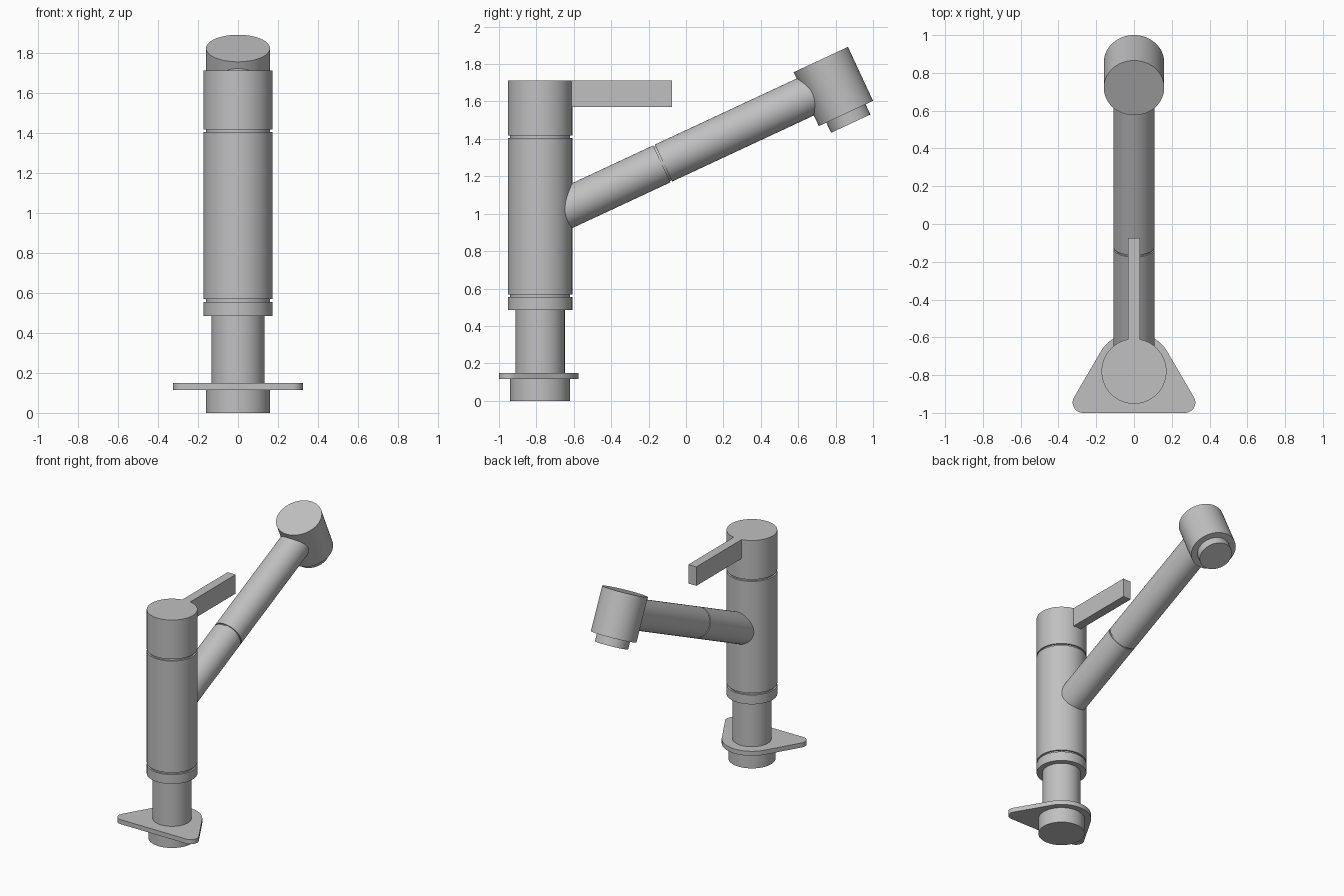
import bpy
import bmesh
import math
from mathutils import Matrix, Vector

cube = bpy.data.objects.get("Cube")
if cube:
    bpy.data.objects.remove(cube)

SIDES = 64
TILT = math.radians(25)      # rise of the spout above horizontal
BODY_Y = -0.78

metal = bpy.data.materials.new("brushed grey")
metal.use_nodes = True
grey = (0.53, 0.53, 0.53, 1)
metal.diffuse_color = grey
metal.node_tree.nodes["Principled BSDF"].inputs["Base Color"].default_value = grey


def finish(name, bm):
    """Turn a bmesh into a shaded, coloured object."""
    bmesh.ops.recalc_face_normals(bm, faces=bm.faces)
    mesh = bpy.data.meshes.new(name)
    bm.to_mesh(mesh)
    bm.free()
    mesh.materials.append(metal)
    obj = bpy.data.objects.new(name, mesh)
    bpy.context.collection.objects.link(obj)
    bpy.ops.object.select_all(action='DESELECT')
    obj.select_set(True)
    bpy.context.view_layer.objects.active = obj
    bpy.ops.object.shade_smooth_by_angle(angle=math.radians(30))
    return obj


def turned(name, profile, origin, tilt=0.0):
    """Closed solid turned from (radius, height) points, tilted about x."""
    bm = bmesh.new()
    place = Matrix.Translation(origin) @ Matrix.Rotation(tilt, 4, 'X')
    rings = []
    for r, h in profile:
        angles = [2 * math.pi * i / SIDES for i in range(SIDES)]
        rings.append([bm.verts.new(place @ Vector((r * math.cos(a), r * math.sin(a), h)))
                      for a in angles])
    for low, high in zip(rings, rings[1:]):
        for i in range(SIDES):
            j = (i + 1) % SIDES
            bm.faces.new((low[i], low[j], high[j], high[i]))
    bm.faces.new(rings[0][::-1])
    bm.faces.new(rings[-1])
    return finish(name, bm)


def groove(radius, height, depth=0.012, width=0.014):
    """Profile points of a square groove around a turned part."""
    a, b = height - width / 2, height + width / 2
    return [(radius, a), (radius - depth, a), (radius - depth, b), (radius, b)]


def arc(x, y, r, start, end, steps=12):
    angles = [math.radians(start + (end - start) * i / steps) for i in range(steps + 1)]
    return [(x + r * math.cos(a), y + r * math.sin(a)) for a in angles]


# Base and neck below the main body
turned("base_foot", [(0.16, 0), (0.16, 0.12)], (0, BODY_Y, 0))
turned("neck", [(0.132, 0.14), (0.132, 0.49)], (0, BODY_Y, 0))

# Rounded triangular mounting plate
outline = (arc(0.27, -0.945, 0.055, -90, 30)
           + arc(0, BODY_Y, 0.205, 30, 150, 28)
           + arc(-0.27, -0.945, 0.055, 150, 270))
bm = bmesh.new()
plate = bm.faces.new([bm.verts.new((x, y, 0.115)) for x, y in outline])
raised = bmesh.ops.extrude_face_region(bm, geom=[plate], use_keep_orig=True)
bmesh.ops.translate(bm, vec=(0, 0, 0.034),
                    verts=[v for v in raised["geom"] if isinstance(v, bmesh.types.BMVert)])
finish("mounting_plate", bm)

# Main body with two grooves
R = 0.172
turned("body", [(R, 0.485)] + groove(R, 0.562) + groove(R, 1.412) + [(R, 1.712)],
       (0, BODY_Y, 0))

# Flat lever, flush with the top of the body
bm = bmesh.new()
bmesh.ops.create_cube(bm, size=1)
bmesh.ops.scale(bm, vec=(0.066, 0.545, 0.142), verts=bm.verts)
bmesh.ops.translate(bm, vec=(0, -0.3475, 1.641), verts=bm.verts)
finish("lever", bm)

# Rising spout with one groove
S = 0.109
turned("spout", [(S, 0)] + groove(S, 0.723, 0.008, 0.01) + [(S, 1.68)],
       (0, BODY_Y, 0.963), TILT - math.pi / 2)

# Spray head and nozzle, square to the spout
head_at = (0, 0.788, 1.68)
turned("spray_head", [(0.16, -0.159), (0.16, 0.159)], head_at, TILT)
turned("nozzle", [(0.116, -0.219), (0.116, -0.15)], head_at, TILT)
